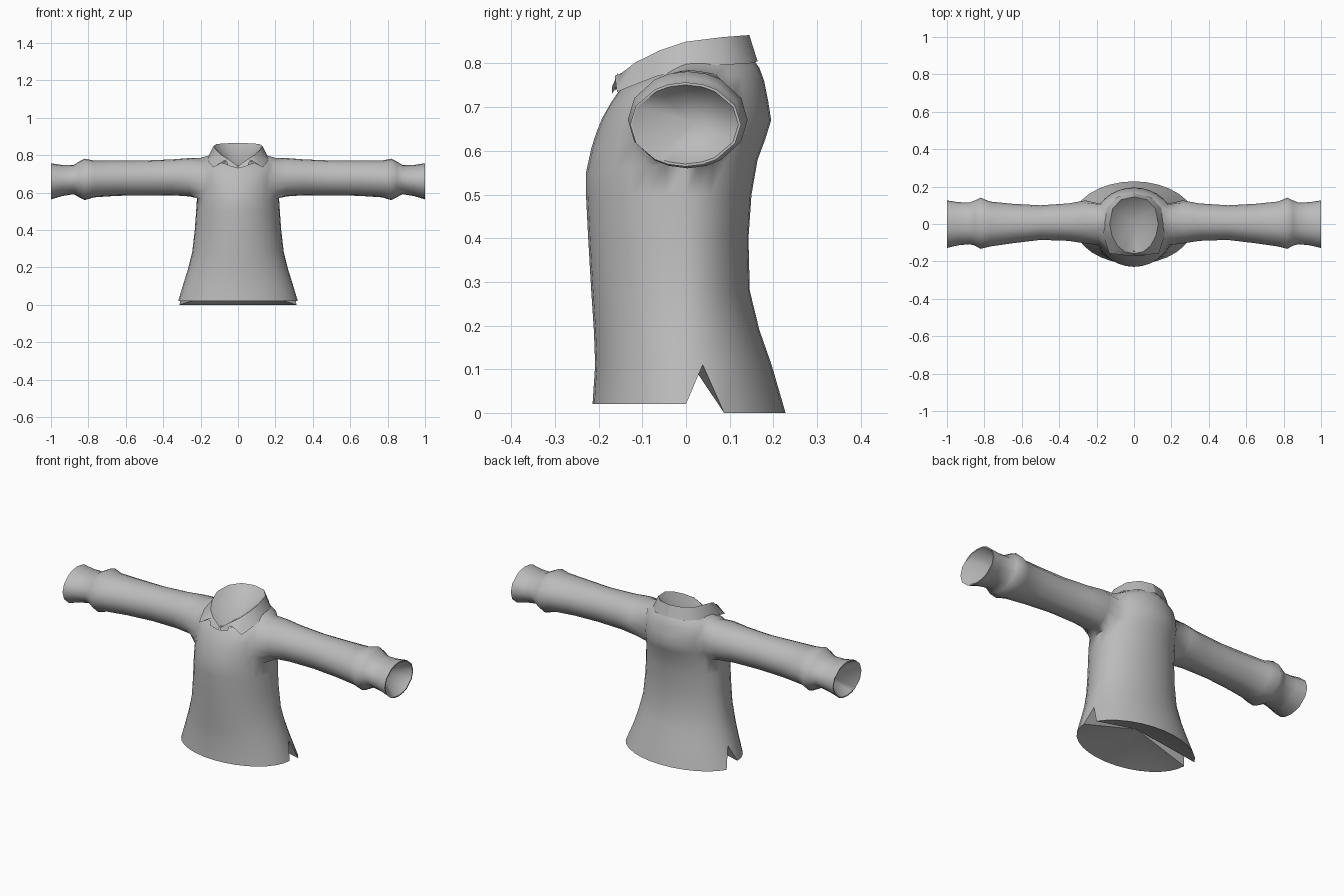
import bpy, bmesh, math

cube = bpy.data.objects.get("Cube")
if cube:
    bpy.data.objects.remove(cube)

cloth = bpy.data.materials.new("grey_cloth")
cloth.use_nodes = True
GREY = (0.5, 0.5, 0.5, 1)
cloth.diffuse_color = GREY
cloth.node_tree.nodes["Principled BSDF"].inputs["Base Color"].default_value = GREY

SEG = 32       # columns round the torso
HALF = 3       # armhole half width in columns
ROWS = 4       # armhole height in rows
ARM = 6        # first armhole row


def finish(name, bm, angle=50):
    bmesh.ops.recalc_face_normals(bm, faces=bm.faces)
    mesh = bpy.data.meshes.new(name)
    bm.to_mesh(mesh)
    bm.free()
    mesh.materials.append(cloth)
    obj = bpy.data.objects.new(name, mesh)
    bpy.context.collection.objects.link(obj)
    bpy.ops.object.select_all(action="DESELECT")
    obj.select_set(True)
    bpy.context.view_layer.objects.active = obj
    bpy.ops.object.shade_smooth_by_angle(angle=math.radians(angle))


def join_rings(bm, a, b):
    for i in range(len(a)):
        j = (i + 1) % len(a)
        bm.faces.new((a[i], a[j], b[j], b[i]))


def fan(bm, ring, tip):
    apex = bm.verts.new(tip)
    for i in range(len(ring)):
        bm.faces.new((ring[i], ring[(i + 1) % len(ring)], apex))


def torso_points(ring):
    zs, zf, zb, half, front, back = ring
    points = []
    for i in range(SEG):
        a = 2 * math.pi * i / SEG
        s = math.sin(a)
        y = s * back if s > 0 else -s * front
        z = zs + ((zb if s > 0 else zf) - zs) * abs(s)
        points.append((half * math.cos(a), y, z))
    return points


# Torso rings: side, front and back height, half width, front y, back y
torso = [
    (0.02, 0.02, 0.02, 0.32, -0.214, 0.228),
    (0.11, 0.11, 0.11, 0.293, -0.208, 0.196),
    (0.19, 0.19, 0.19, 0.268, -0.211, 0.168),
    (0.28, 0.28, 0.28, 0.245, -0.217, 0.146),
    (0.40, 0.40, 0.40, 0.231, -0.224, 0.143),
    (0.50, 0.50, 0.50, 0.224, -0.229, 0.15),
    (0.575, 0.55, 0.58, 0.219, -0.229, 0.164),
    (0.625, 0.605, 0.625, 0.218, -0.217, 0.181),
    (0.68, 0.64, 0.67, 0.218, -0.206, 0.195),
    (0.735, 0.675, 0.715, 0.216, -0.192, 0.188),
    (0.785, 0.71, 0.76, 0.205, -0.172, 0.179),
    (0.795, 0.732, 0.79, 0.168, -0.157, 0.168),
    (0.803, 0.747, 0.812, 0.143, -0.145, 0.152),
]

# Sleeve rings: x, front y, back y, bottom z, top z
sleeve = [
    (0.26, -0.104, 0.126, 0.58, 0.785),
    (0.35, -0.09, 0.11, 0.586, 0.778),
    (0.50, -0.085, 0.10, 0.586, 0.772),
    (0.65, -0.103, 0.108, 0.583, 0.772),
    (0.77, -0.12, 0.12, 0.575, 0.772),
    (0.82, -0.133, 0.141, 0.56, 0.782),
    (0.85, -0.116, 0.126, 0.576, 0.766),
    (0.88, -0.108, 0.114, 0.592, 0.748),
    (0.94, -0.114, 0.117, 0.582, 0.748),
    (1.00, -0.128, 0.126, 0.564, 0.757),
]

# Armhole outline as (column, row) steps with cut corners, shared by the sleeve rings
hole = [(c, 0) for c in range(1 - HALF, HALF)]
hole += [(HALF, r) for r in range(1, ROWS)]
hole += [(c, ROWS) for c in range(HALF - 1, -HALF, -1)]
hole += [(-HALF, r) for r in range(ROWS - 1, 0, -1)]


def sleeve_points(ring, side, inset=0.0):
    x, front, back, low, high = ring
    points = []
    for c, r in hole:
        a = math.atan2((r - ROWS / 2) / (ROWS / 2), c / HALF)
        y = (front + back) / 2 + ((back - front) / 2 - inset) * math.cos(a)
        z = (low + high) / 2 + ((high - low) / 2 - inset) * math.sin(a)
        points.append((side * x, y, z))
    return points


def column(c, side):
    return c % SEG if side > 0 else (SEG // 2 - c) % SEG


# Shirt shell with side slits and sleeves growing from the armholes
bm = bmesh.new()
rings = [[bm.verts.new(p) for p in torso_points(r)] for r in torso]
for v in rings[0]:
    if v.co.y > 0.01:      # the back hem hangs lower and wider than the front
        v.co.z = 0
        v.co.x *= 1.06
arm_columns = [c % SEG for c in range(-HALF, HALF)]
arm_columns += [SEG // 2 + c for c in range(-HALF, HALF)]
slits = (0, 1, SEG // 2 - 1, SEG // 2 - 2)
for k in range(len(rings) - 1):
    for i in range(SEG):
        j = (i + 1) % SEG
        armhole = ARM <= k < ARM + ROWS and i in arm_columns
        if armhole or (k == 0 and i in slits):
            continue
        bm.faces.new((rings[k][i], rings[k][j], rings[k + 1][j], rings[k + 1][i]))
hem = list(rings[0])
for side in (1, -1):
    a, b, c = (column(n, side) for n in range(3))
    bm.faces.new((rings[0][a], rings[1][b], rings[1][a]))
    bm.faces.new((rings[0][c], rings[1][c], rings[1][b]))
    bm.verts.remove(hem[b])
    hem[b] = rings[1][b]
    # Gussets in the armhole corners
    for u in (1, -1):
        for r, step in ((0, 1), (ROWS, -1)):
            edge, inner = column(u * HALF, side), column(u * (HALF - 1), side)
            bm.faces.new((rings[ARM + r][edge], rings[ARM + r][inner],
                          rings[ARM + r + step][edge]))
    previous = [rings[ARM + r][column(n, side)] for n, r in hole]
    for ring in sleeve:
        current = [bm.verts.new(p) for p in sleeve_points(ring, side)]
        join_rings(bm, previous, current)
        previous = current
hem_outline = [v.co.copy() for v in hem]
finish("shirt", bm, 80)

# Hem lining, rising like a shallow tent to the slits
bm = bmesh.new()
fan(bm, [bm.verts.new(p) for p in hem_outline], (0, 0.02, 0.1))
finish("hem_lining", bm)

# Cuff rims with hollow funnels inside
for side, name in ((1, "left_cuff_lining"), (-1, "right_cuff_lining")):
    bm = bmesh.new()
    outer, inner = ([bm.verts.new(p) for p in sleeve_points(sleeve[-1], side, inset)]
                    for inset in (0, 0.006))
    join_rings(bm, outer, inner)
    fan(bm, inner, (side * 0.86, 0.02, 0.665))
    finish(name, bm)

# Collar: fold line and pointed outer leaf, from back to front
fold = [(0, 0.145, 0.865), (0.07, 0.13, 0.864), (0.115, 0.08, 0.86), (0.13, 0, 0.85),
        (0.118, -0.06, 0.83), (0.09, -0.115, 0.803), (0.05, -0.148, 0.778), (0.004, -0.157, 0.745)]
leaf = [(0, 0.164, 0.805), (0.09, 0.145, 0.80), (0.145, 0.085, 0.797), (0.163, 0, 0.787),
        (0.162, -0.07, 0.77), (0.132, -0.158, 0.735), (0.078, -0.163, 0.772), (0.006, -0.163, 0.738)]
for side, name in ((1, "left"), (-1, "right")):
    bm = bmesh.new()
    low, high = ([bm.verts.new((side * x, y, z)) for x, y, z in row] for row in (leaf, fold))
    for i in range(len(fold) - 1):
        bm.faces.new((low[i], low[i + 1], high[i + 1], high[i]))
    finish(name + "_collar", bm, 40)

    # Small turned-back flap beside the neck opening
    bm = bmesh.new()
    flap = [(0.004, -0.17, 0.73), (0.055, -0.17, 0.745), (0.064, -0.156, 0.778),
            (0.004, -0.16, 0.745)]
    bm.faces.new([bm.verts.new((side * x, y, z)) for x, y, z in flap])
    finish(name + "_neck_flap", bm)

# Neck lining, sinking from the collar fold
bm = bmesh.new()
loop = fold + [(-x, y, z) for x, y, z in fold[:0:-1]]
fan(bm, [bm.verts.new(p) for p in loop], (0, 0.02, 0.74))
finish("neck_lining", bm)
